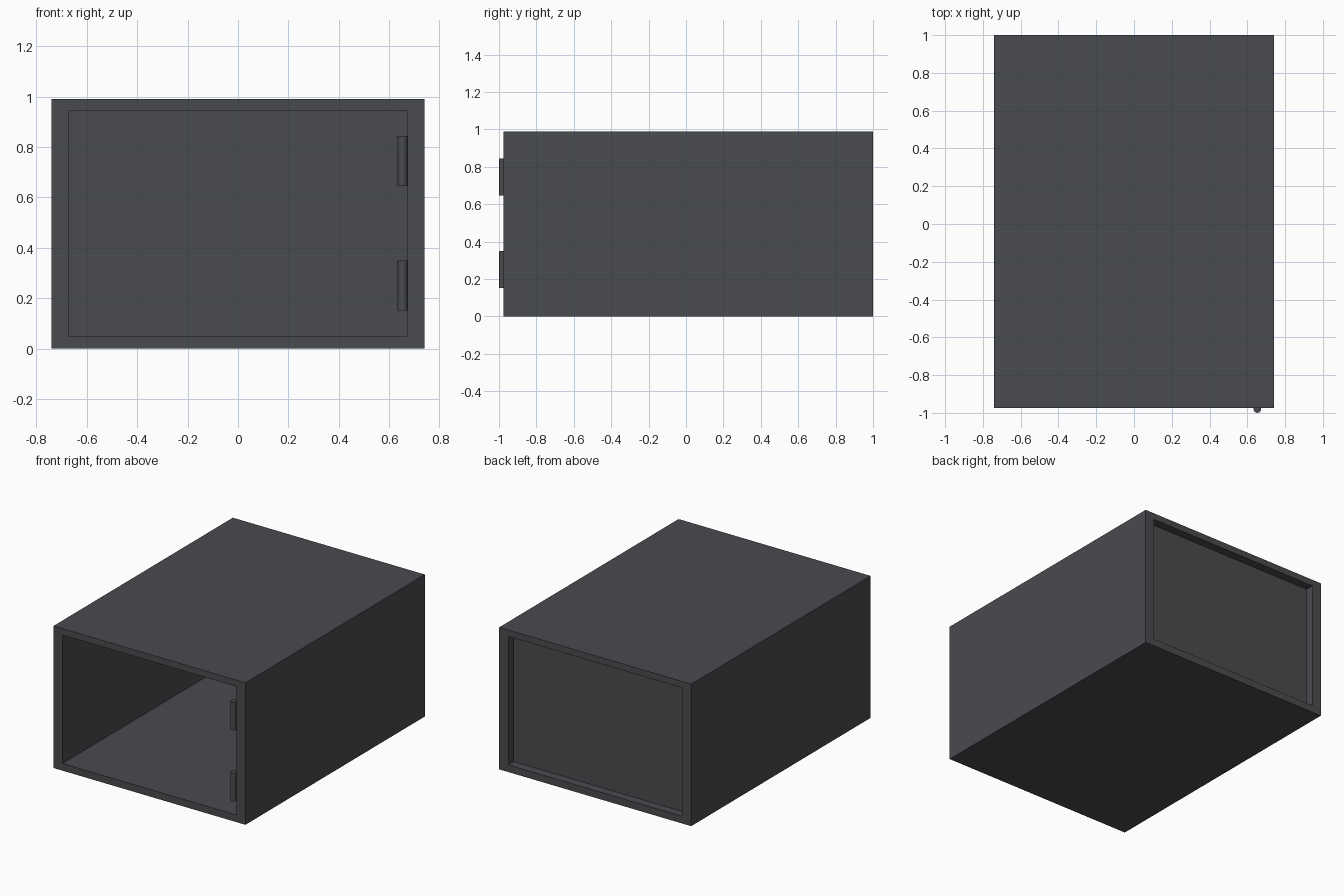
import bpy, bmesh

if "Cube" in bpy.data.objects:
    bpy.data.objects.remove(bpy.data.objects["Cube"])

mat = bpy.data.materials.new("dark grey metal")
mat.diffuse_color = (0.065, 0.07, 0.077, 1)
mat.use_nodes = True
mat.node_tree.nodes["Principled BSDF"].inputs["Base Color"].default_value = mat.diffuse_color

Y0, Y1 = -0.975, 1.0


def finish(name, bm):
    bmesh.ops.recalc_face_normals(bm, faces=bm.faces)
    me = bpy.data.meshes.new(name)
    bm.to_mesh(me)
    bm.free()
    me.materials.append(mat)
    ob = bpy.data.objects.new(name, me)
    bpy.context.collection.objects.link(ob)
    return ob


def rect(bm, hx, z0, z1, y):
    return [bm.verts.new((x, y, z)) for x, z in
            ((-hx, z0), (hx, z0), (hx, z1), (-hx, z1))]


def bridge(bm, a, b):
    for i in range(4):
        j = (i + 1) % 4
        bm.faces.new((a[i], a[j], b[j], b[i]))


# Outer shell: rectangular tube open at front and back
bm = bmesh.new()
rings = [rect(bm, 0.74, 0, 0.99, Y0), rect(bm, 0.74, 0, 0.99, Y1),
         rect(bm, 0.67, 0.05, 0.945, Y1), rect(bm, 0.67, 0.05, 0.945, Y0)]
for k in range(4):
    bridge(bm, rings[k], rings[(k + 1) % 4])
finish("cabinet_shell", bm)

# Recessed back panel
bm = bmesh.new()
a, b = rect(bm, 0.67, 0.05, 0.945, 0.90), rect(bm, 0.67, 0.05, 0.945, 0.94)
bridge(bm, a, b)
bm.faces.new(a)
bm.faces.new(b)
finish("back_panel", bm)

# Hinge barrels on the right edge of the opening
for name, z in (("lower_hinge", 0.25), ("upper_hinge", 0.745)):
    bpy.ops.mesh.primitive_cylinder_add(vertices=16, radius=0.02, depth=0.198,
                                        location=(0.653, -0.98, z))
    ob = bpy.context.object
    ob.name = name
    ob.data.materials.append(mat)
    bpy.ops.object.shade_smooth_by_angle()
